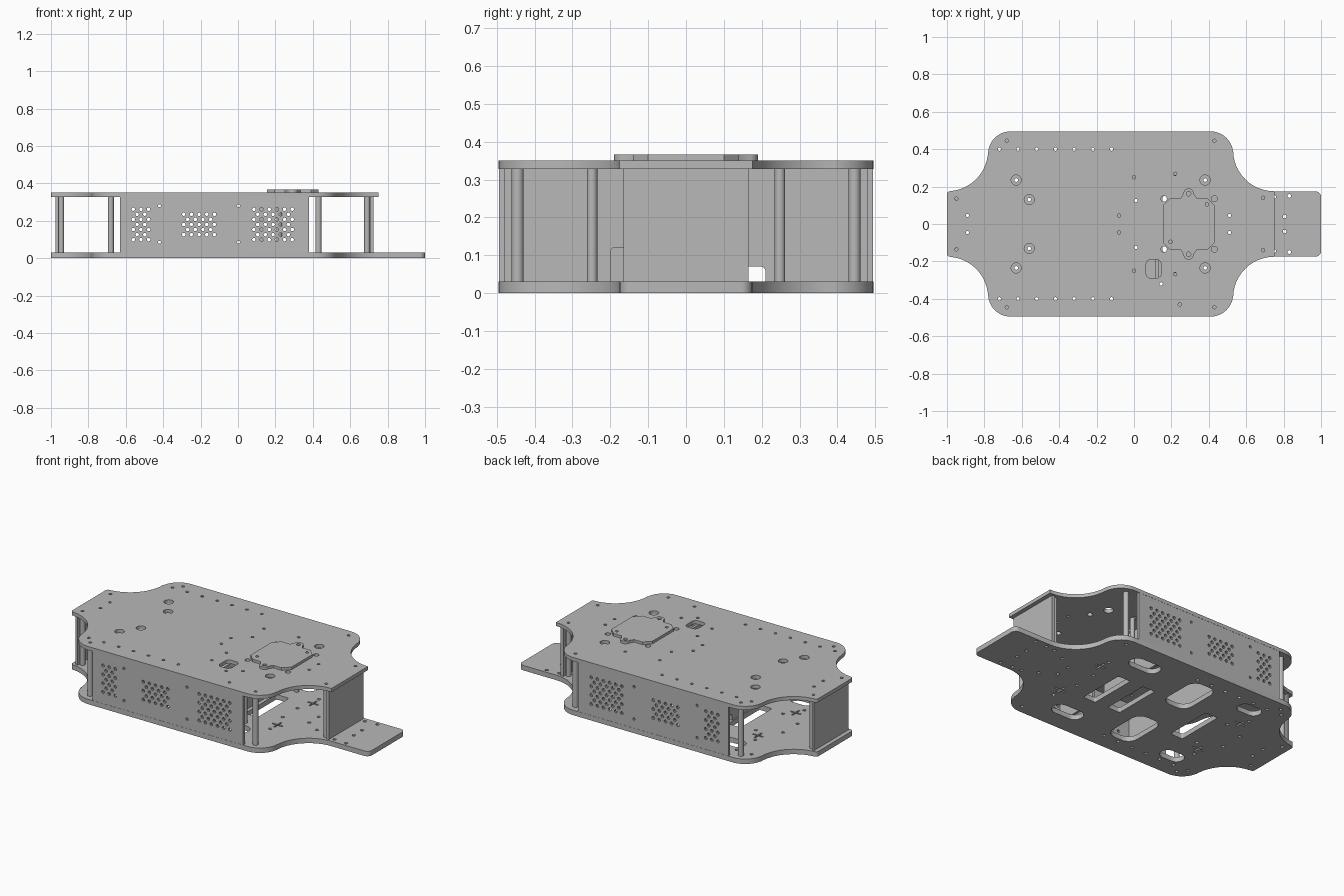
import bpy, math
from math import pi, cos, sin
from mathutils import Matrix

if "Cube" in bpy.data.objects:
    bpy.data.objects.remove(bpy.data.objects["Cube"])

grey = bpy.data.materials.new("plain_grey")
grey.use_nodes = True
grey.diffuse_color = (0.48, 0.48, 0.48, 1)
grey.node_tree.nodes["Principled BSDF"].inputs["Base Color"].default_value = grey.diffuse_color


# ---------- helpers ----------
def arc(cx, cy, r, start, end, steps=12):
    angles = [math.radians(start + (end - start) * i / steps) for i in range(steps + 1)]
    return [(cx + r * cos(a), cy + r * sin(a)) for a in angles]


def circle(cx, cy, r, sides=16):
    return [(cx + r * cos(2 * pi * i / sides), cy + r * sin(2 * pi * i / sides)) for i in range(sides)]


def rounded(cx, cy, w, h, r):
    pts = []
    for sx, sy, start in ((1, 1, 0), (-1, 1, 90), (-1, -1, 180), (1, -1, 270)):
        pts += arc(cx + sx * (w / 2 - r), cy + sy * (h / 2 - r), r, start, start + 90, 6)
    return pts


def rect(x0, x1, y0, y1):
    return [(x0, y0), (x1, y0), (x1, y1), (x0, y1)]


def plus(cx, cy, arm, t):
    quarter = [(arm, -t), (arm, t), (t, t)]
    pts = []
    for k in range(4):
        c, s = round(cos(k * pi / 2)), round(sin(k * pi / 2))
        pts += [(cx + c * x - s * y, cy + s * x + c * y) for x, y in quarter]
    return pts


def both(points):
    return [(x, s * y) for x, y in points for s in (1, -1)]


def finish(obj):
    bpy.ops.object.select_all(action='DESELECT')
    obj.select_set(True)
    bpy.context.view_layer.objects.active = obj
    bpy.ops.object.shade_smooth_by_angle(angle=math.radians(30))


def plate(name, outline, holes, low, high, turn=Matrix()):
    """Sheet cut from an outline with holes, thick from low to high along its normal."""
    curve = bpy.data.curves.new(name, 'CURVE')
    curve.dimensions, curve.fill_mode = '2D', 'BOTH'
    curve.extrude = (high - low) / 2
    for loop in [outline] + holes:
        spline = curve.splines.new('POLY')
        spline.points.add(len(loop) - 1)
        for p, (x, y) in zip(spline.points, loop):
            p.co = (x, y, 0, 1)
        spline.use_cyclic_u = True
    temp = bpy.data.objects.new(name + "_curve", curve)
    bpy.context.collection.objects.link(temp)
    graph = bpy.context.evaluated_depsgraph_get()
    mesh = bpy.data.meshes.new_from_object(temp.evaluated_get(graph))
    bpy.data.objects.remove(temp)
    mesh.transform(turn @ Matrix.Translation((0, 0, (low + high) / 2)))
    mesh.materials.clear()
    mesh.materials.append(grey)
    obj = bpy.data.objects.new(name, mesh)
    bpy.context.collection.objects.link(obj)
    finish(obj)


def post(name, x, y, r):
    bpy.ops.mesh.primitive_cylinder_add(vertices=20, radius=r, depth=FLOOR_GAP, location=(x, y, (FLOOR + ROOF) / 2))
    obj = bpy.context.object
    obj.name = name
    obj.data.materials.append(grey)
    finish(obj)


FLOOR, ROOF, TOP, LID = 0.03, 0.328, 0.35, 0.366
FLOOR_GAP = ROOF - FLOOR
WIDE, NECK = 0.495, 0.175
FACE_FRONT = Matrix.Rotation(pi / 2, 4, 'X')
FACE_SIDE = Matrix.Rotation(pi / 2, 4, 'Z') @ FACE_FRONT


# ---------- waisted plate outline ----------
def body_outline(tip):
    half = arc(-0.985, NECK - 0.015, 0.015, 180, 90, 4)
    half += arc(-1, 0.395, 0.22, -84, 0)
    half += arc(-0.66, 0.375, 0.12, 180, 90)
    half += arc(0.41, 0.375, 0.12, 90, 0)
    half += arc(0.75, 0.395, 0.22, 180, 270)
    if tip > 0.8:
        half += arc(tip - 0.03, NECK - 0.03, 0.03, 90, 0, 6)
    return half + [(x, -y) for x, y in reversed(half)]


# ---------- top plate ----------
edge_row = [(-0.72 + 0.1 * i, 0.4) for i in range(7)]
shared = both([(-0.68, 0.445), (0.43, 0.445), (-0.95, 0.135), (-0.89, 0.045), (0.51, 0.045), (0.69, 0.14)])
small = shared + both(edge_row) + both([(0.22, 0.268), (0, 0.25), (-0.08, 0.045), (0.01, 0.125)])
small += [(0.145, -0.32), (0.245, -0.43)]
access = both([(-0.63, 0.235), (0.38, 0.235), (-0.56, 0.13)])
lid_screws = both([(0.16, 0.135), (0.43, 0.135)])
holes = [circle(x, y, 0.009, 12) for x, y in small]
holes += [circle(x, y, 0.027, 20) for x, y in access]
holes += [circle(x, y, 0.016) for x, y in lid_screws]
holes.append(rounded(0.105, -0.24, 0.08, 0.1, 0.025))
plate("top_plate", body_outline(0.75), holes, ROOF, TOP)

# ---------- raised lid with two screw tabs ----------
lid = [(0.155, -0.1), (0.195, -0.14), (0.25, -0.14)]
lid += arc(0.292, -0.162, 0.028, 180, 360, 10)
lid += [(0.335, -0.14), (0.39, -0.14), (0.43, -0.1)]
lid += [(x, -y) for x, y in reversed(lid)]
lid_holes = [circle(0.292, s * 0.162, 0.012) for s in (1, -1)]
lid_holes += [circle(0.39, 0.105, 0.009), circle(0.195, -0.095, 0.009)]
plate("lid", lid, lid_holes, TOP, LID)

# ---------- bottom plate ----------
drilled = shared + both(edge_row) + access
drilled += both([(0.75, 0.145), (0.83, 0.15), (0.805, 0.04), (0.35, 0.07), (0.6, 0.1), (-0.7, 0.07)])
holes = [circle(x, y, 0.01, 12) for x, y in drilled]
holes += [rounded(x, 0, 0.085, 0.3, 0.012) for x in (0.195, 0.02, -0.43)]
for s in (1, -1):
    holes += [rounded(0.2, s * 0.33, 0.2, 0.1, 0.048),
              rounded(-0.2, s * 0.235, 0.17, 0.28, 0.06),
              rounded(-0.55, s * 0.33, 0.15, 0.09, 0.043),
              plus(0.385, s * 0.17, 0.035, 0.005),
              plus(-0.61, s * 0.18, 0.035, 0.005)]
plate("bottom_plate", body_outline(1), holes, 0, FLOOR)

# ---------- long side panels with staggered vents ----------
vents = []
for x0, columns, rows in ((-0.56, 3, 7), (-0.29, 5, 5), (0.085, 6, 7)):
    for row in range(rows):
        z = 0.18 + (row - (rows - 1) / 2) * 0.027
        shift = row % 2
        for c in range(columns - shift):
            vents.append(circle(x0 + (c + shift / 2) * 0.041, z, 0.0095, 10))
vents += [circle(x, z, 0.008, 10) for x in (-0.42, 0.003) for z in (0.085, 0.28)]
panel = rect(-0.63, 0.38, FLOOR, ROOF)
plate("front_panel", panel, vents, WIDE - 0.017, WIDE - 0.001, FACE_FRONT)
plate("back_panel", panel, vents, 0.001 - WIDE, 0.017 - WIDE, FACE_FRONT)

# ---------- end panels ----------
end = rect(-0.165, 0.165, FLOOR, ROOF)
plate("left_end_panel", end, [], 0.706, 0.725, FACE_SIDE)
plate("right_end_panel", end, [], -0.975, -0.96, FACE_SIDE)


# ---------- inner bulkheads with cable notches ----------
def bulkhead(name, x, notches):
    w = WIDE - 0.017
    pts = [(-w, ROOF), (-w, FLOOR)]
    for y0, y1, z in notches:
        pts += [(y0, FLOOR)] + arc(y0 + 0.012, z - 0.012, 0.012, 180, 90, 4)
        pts += arc(y1 - 0.012, z - 0.012, 0.012, 90, 0, 4) + [(y1, FLOOR)]
    pts += [(w, FLOOR), (w, ROOF)]
    plate(name, pts, [], x, x + 0.015, FACE_SIDE)


bulkhead("left_bulkhead", 0.115, [(-0.2, -0.1, 0.12), (0.1, 0.21, 0.07)])
bulkhead("right_bulkhead", -0.38, [(0.1, 0.21, 0.07)])

# ---------- standoff posts ----------
for x, y, r, where in ((0.43, 0.445, 0.016, "left_corner"), (-0.68, 0.445, 0.016, "right_corner"),
                       (0.69, 0.14, 0.015, "left_end"), (-0.945, 0.14, 0.015, "right_end"),
                       (0.22, 0.248, 0.014, "inner")):
    for s, side in ((-1, "front"), (1, "back")):
        post(f"{side}_{where}_post", x, s * y, r)
